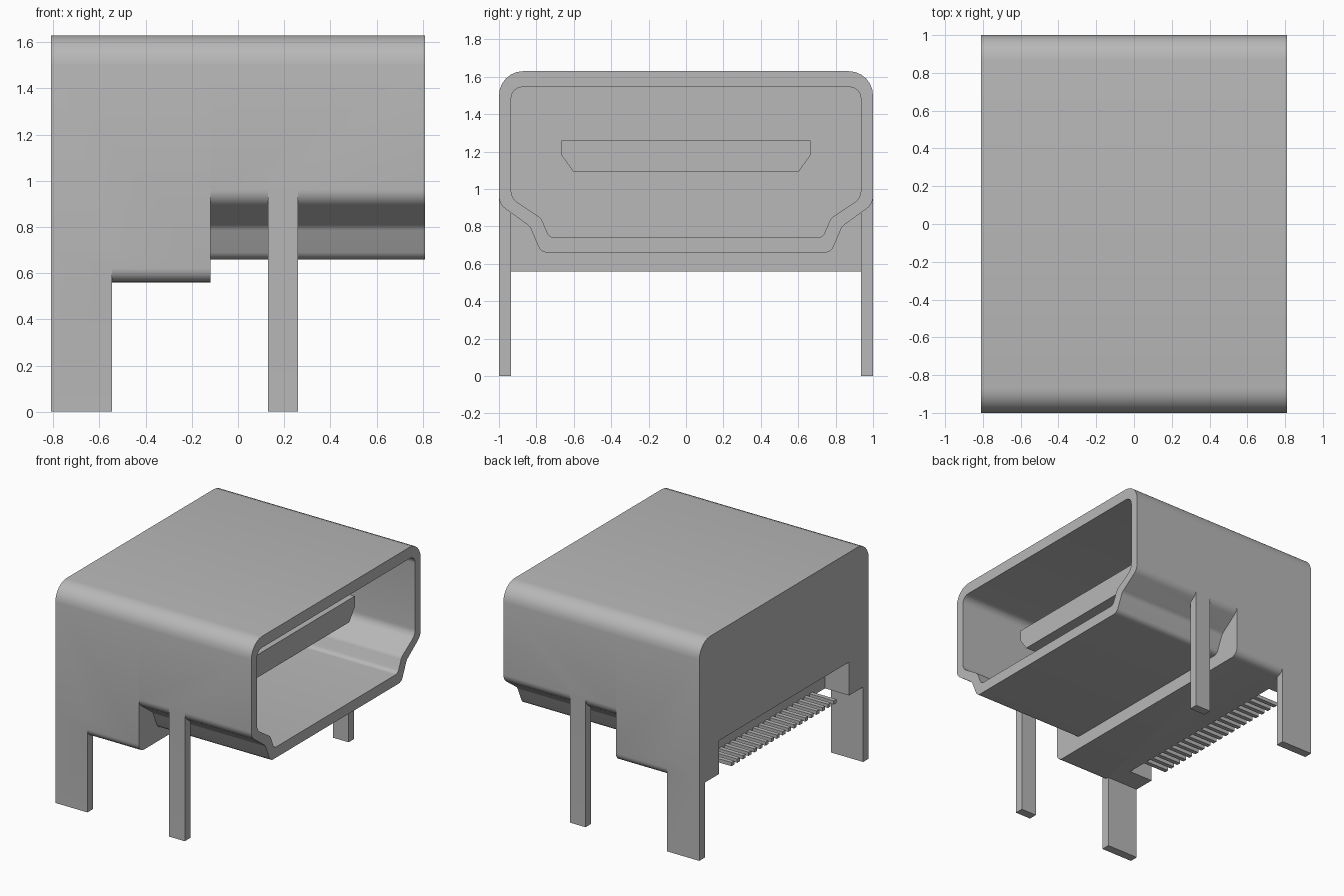
import bpy, bmesh, math
from mathutils import Vector

if "Cube" in bpy.data.objects:
    bpy.data.objects.remove(bpy.data.objects["Cube"])

metal = bpy.data.materials.new("grey_metal")
metal.use_nodes = True
grey = (0.48, 0.48, 0.48, 1)
metal.diffuse_color = grey
metal.node_tree.nodes["Principled BSDF"].inputs["Base Color"].default_value = grey


def rounded(corners, steps=6):
    """Mirror half a (y, z, radius) outline and round its corners."""
    pts = corners + [(-y, z, r) for y, z, r in reversed(corners)]
    out = []
    for i, (y, z, r) in enumerate(pts):
        p = Vector((y, z))
        a = (Vector(pts[i - 1][:2]) - p).normalized()
        b = (Vector(pts[(i + 1) % len(pts)][:2]) - p).normalized()
        if r == 0:
            out.append(p)
            continue
        half = a.angle(b) / 2
        centre = p + (a + b).normalized() * r / math.sin(half)
        start = p + a * r / math.tan(half) - centre
        end = p + b * r / math.tan(half) - centre
        sweep = start.angle_signed(end)
        for k in range(steps + 1):
            t = -sweep * k / steps
            c, s = math.cos(t), math.sin(t)
            out.append(centre + Vector((start.x * c - start.y * s,
                                        start.x * s + start.y * c)))
    return out


def prism(name, outline, x0, x1):
    """Extrude a y-z outline along x."""
    bm = bmesh.new()
    face = bm.faces.new([bm.verts.new((x0, p[0], p[1])) for p in outline])
    new = bmesh.ops.extrude_face_region(bm, geom=[face])["geom"]
    verts = [v for v in new if isinstance(v, bmesh.types.BMVert)]
    bmesh.ops.translate(bm, verts=verts, vec=(x1 - x0, 0, 0))
    bmesh.ops.recalc_face_normals(bm, faces=bm.faces)
    mesh = bpy.data.meshes.new(name)
    bm.to_mesh(mesh)
    bm.free()
    mesh.materials.append(metal)
    obj = bpy.data.objects.new(name, mesh)
    bpy.context.collection.objects.link(obj)
    return obj


def box(name, x0, x1, y0, y1, z0, z1):
    return prism(name, [(y0, z0), (y1, z0), (y1, z1), (y0, z1)], x0, x1)


def activate(obj):
    bpy.ops.object.select_all(action='DESELECT')
    obj.select_set(True)
    bpy.context.view_layer.objects.active = obj


def combine(target, other, operation):
    """Apply a boolean and discard the second solid."""
    mod = target.modifiers.new("combine", 'BOOLEAN')
    mod.operation, mod.solver, mod.object = operation, 'EXACT', other
    activate(target)
    bpy.ops.object.modifier_apply(modifier=mod.name)
    bpy.data.objects.remove(other)


# Shell: tapered front sleeve joined to a deeper rear block
top = (1, 1.63, 0.13)
sleeve = [top, (1, 0.92, 0.08), (0.835, 0.8, 0.06), (0.775, 0.66, 0.05)]
shell = prism("shell", rounded(sleeve), -0.12, 0.81)
rear = prism("rear_block", rounded([top, (1, 0.56, 0.06)]), -0.81, -0.12)
combine(shell, rear, 'UNION')

# Mounting legs on both sides
for y0, y1 in ((-1, -0.935), (0.935, 1)):
    for x0, x1, z1 in ((-0.81, -0.545, 0.7), (0.13, 0.26, 0.97)):
        combine(shell, box("leg", x0, x1, y0, y1, 0, z1), 'UNION')

# Socket opening and rear pin recess
socket = [(0.935, 1.545, 0.06), (0.935, 0.95, 0.08),
          (0.775, 0.845, 0.06), (0.73, 0.74, 0.04)]
combine(shell, prism("socket", rounded(socket), -0.55, 0.9), 'DIFFERENCE')
combine(shell, box("recess", -0.9, -0.61, -0.77, 0.77, 0.4, 0.81), 'DIFFERENCE')
activate(shell)
bpy.ops.object.shade_smooth_by_angle(angle=math.radians(25))

# Contact tongue inside the socket
tongue = [(0.665, 1.26, 0), (0.665, 1.18, 0), (0.6, 1.09, 0)]
prism("contact_tongue", rounded(tongue), -0.56, 0.5)

# Row of solder pins
for i in range(19):
    y = (i - 9) * 0.067
    box(f"solder_pin_{i + 1}", -0.81, -0.6, y - 0.016, y + 0.016, 0.562, 0.59)
